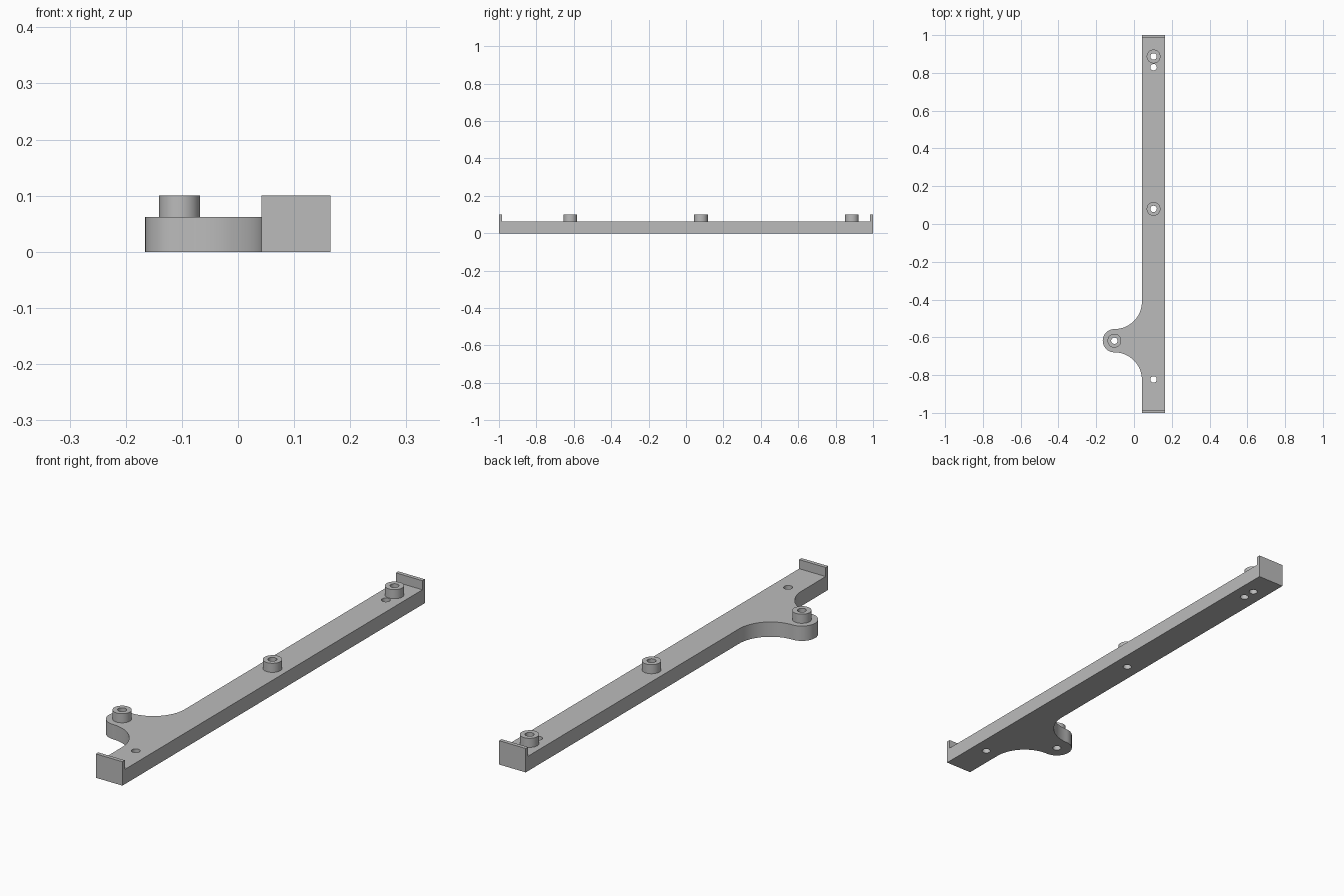
import bpy, bmesh
from math import sin, cos, pi, radians

if "Cube" in bpy.data.objects:
    bpy.data.objects.remove(bpy.data.objects["Cube"])

# Main dimensions
X0, X1 = 0.042, 0.165          # bar sides
TOP, HIGH = 0.062, 0.10        # plate top, boss and lip top
LIP = 0.984                    # inner face of the end lips
XC = (X0 + X1) / 2
ARM_X, ARM_Y, ARM_R = -0.104, -0.618, 0.0615
FILLET = X0 - ARM_X
HOLE_R, BOSS_R, SEG = 0.017, 0.0365, 48
BOSSES = [(XC, 0.887), (XC, 0.08), (ARM_X, ARM_Y)]
SCREW_HOLES = [(XC, 0.83), (XC, -0.823)]

grey = bpy.data.materials.new("grey")
grey.diffuse_color = (0.5, 0.5, 0.5, 1)
grey.use_nodes = True
grey.node_tree.nodes["Principled BSDF"].inputs["Base Color"].default_value = grey.diffuse_color


def finish(bm, name):
    bmesh.ops.recalc_face_normals(bm, faces=bm.faces)
    me = bpy.data.meshes.new(name)
    bm.to_mesh(me)
    bm.free()
    me.materials.append(grey)
    ob = bpy.data.objects.new(name, me)
    bpy.context.collection.objects.link(ob)
    return ob


def smooth(ob):
    bpy.ops.object.select_all(action='DESELECT')
    ob.select_set(True)
    bpy.context.view_layer.objects.active = ob
    bpy.ops.object.shade_smooth_by_angle(angle=radians(30))


def arc(cx, cy, r, a0, a1, n=24):
    return [(cx + r * cos(radians(a0 + (a1 - a0) * i / n)),
             cy + r * sin(radians(a0 + (a1 - a0) * i / n))) for i in range(n + 1)]


# Plate outline: bar with a filleted, round-ended side arm
off = ARM_R + FILLET
outline = [(X0, -1), (X1, -1), (X1, 1), (X0, 1)]
outline += arc(ARM_X, ARM_Y + off, FILLET, 0, -90)
outline += arc(ARM_X, ARM_Y, ARM_R, 90, 270)[1:-1]
outline += arc(ARM_X, ARM_Y - off, FILLET, 90, 0)

bm = bmesh.new()
base = bm.faces.new([bm.verts.new((x, y, 0)) for x, y in outline])
ext = bmesh.ops.extrude_face_region(bm, geom=[base], use_keep_orig=True)
bmesh.ops.translate(bm, vec=(0, 0, TOP),
                    verts=[g for g in ext["geom"] if isinstance(g, bmesh.types.BMVert)])
bmesh.ops.recalc_face_normals(bm, faces=bm.faces)

# End lips raised from the ends of the plate
for y in (-LIP, LIP):
    bmesh.ops.bisect_plane(bm, geom=bm.verts[:] + bm.edges[:] + bm.faces[:],
                           plane_co=(0, y, 0), plane_no=(0, 1, 0))
bm.normal_update()
ends = [f for f in bm.faces if f.normal.z > 0.9 and abs(f.calc_center_median().y) > LIP]
raised = bmesh.ops.extrude_discrete_faces(bm, faces=ends)["faces"]
bmesh.ops.translate(bm, vec=(0, 0, HIGH - TOP), verts=[v for f in raised for v in f.verts])
bmesh.ops.dissolve_limit(bm, angle_limit=radians(0.5), verts=bm.verts, edges=bm.edges)
plate = finish(bm, "bracket_plate")

# Through holes
bm = bmesh.new()
for x, y in BOSSES + SCREW_HOLES:
    cyl = bmesh.ops.create_cone(bm, cap_ends=True, segments=SEG, radius1=HOLE_R,
                                radius2=HOLE_R, depth=0.4)
    bmesh.ops.translate(bm, vec=(x, y, 0), verts=cyl["verts"])
cutter = finish(bm, "hole_cutter")
cutter.hide_render = True
mod = plate.modifiers.new("holes", 'BOOLEAN')
mod.operation, mod.solver, mod.object = 'DIFFERENCE', 'EXACT', cutter
bpy.context.view_layer.objects.active = plate
bpy.ops.object.modifier_apply(modifier=mod.name)
bpy.data.objects.remove(cutter)
smooth(plate)

# Hollow standoff bosses
for i, (x, y) in enumerate(BOSSES):
    bm = bmesh.new()
    profile = [(BOSS_R, TOP), (BOSS_R, HIGH), (HOLE_R, HIGH), (HOLE_R, TOP)]
    rings = [[bm.verts.new((x + r * cos(2 * pi * k / SEG), y + r * sin(2 * pi * k / SEG), z))
              for k in range(SEG)] for r, z in profile]
    for a, b in zip(rings, rings[1:] + rings[:1]):
        for k in range(SEG):
            n = (k + 1) % SEG
            bm.faces.new((a[k], a[n], b[n], b[k]))
    smooth(finish(bm, f"standoff_boss_{i + 1}"))
